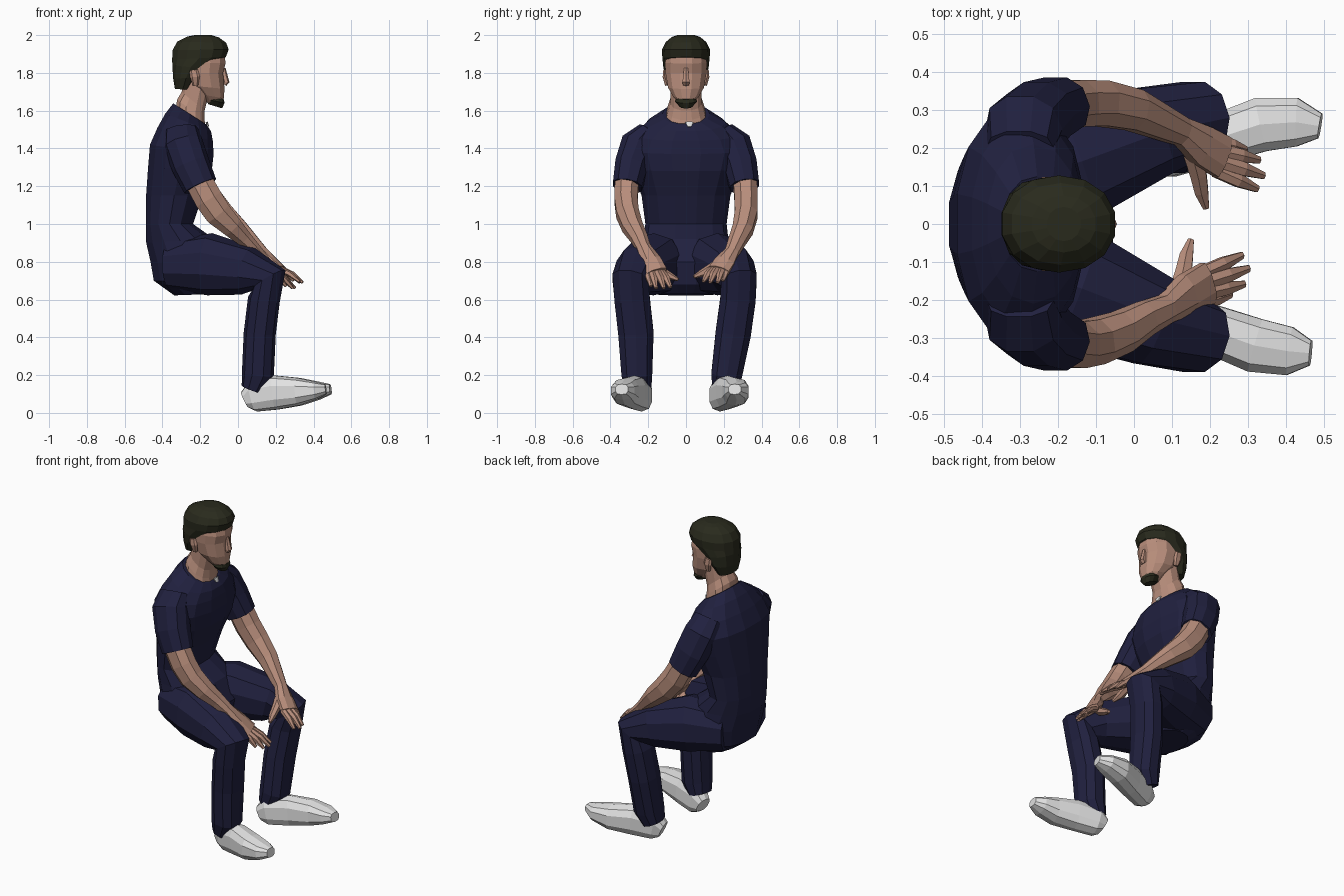
import bpy, bmesh, math
from mathutils import Vector


def material(name, rgb):
    m = bpy.data.materials.new(name)
    m.diffuse_color = (*rgb, 1)
    return m


NAVY = material("navy cloth", (0.0145, 0.0145, 0.049))
SKIN = material("skin", (0.48, 0.27, 0.20))
HAIR = material("dark hair", (0.022, 0.023, 0.012))
WHITE = material("white", (0.77, 0.77, 0.77))


def skin_rings(name, rings, mat):
    """Bridge rings of points into a closed, flat-shaded mesh."""
    bm = bmesh.new()
    loops = [[bm.verts.new(p) for p in r] for r in rings]
    n = len(loops[0])
    for a, b in zip(loops, loops[1:]):
        for i in range(n):
            j = (i + 1) % n
            bm.faces.new((a[i], a[j], b[j], b[i]))
    bm.faces.new(loops[0])
    bm.faces.new(loops[-1])
    bmesh.ops.recalc_face_normals(bm, faces=bm.faces)
    me = bpy.data.meshes.new(name)
    bm.to_mesh(me)
    bm.free()
    me.materials.append(mat)
    ob = bpy.data.objects.new(name, me)
    bpy.context.collection.objects.link(ob)
    return ob


def oval(n, p):
    """Unit oval; p below 1 makes it boxier."""
    pts = []
    for i in range(n):
        a = 2 * math.pi * (i + 0.5) / n
        c, s = math.cos(a), math.sin(a)
        pts.append((math.copysign(abs(c) ** p, c), math.copysign(abs(s) ** p, s)))
    return pts


def limb(name, secs, mat, n=10, p=0.9):
    """Loft along a path; section = x, y, z, half width, half depth."""
    pos = [Vector(s[:3]) for s in secs]
    rings = []
    for i, s in enumerate(secs):
        t = (pos[min(i + 1, len(pos) - 1)] - pos[max(i - 1, 0)]).normalized()
        ref = Vector((0, 1, 0)) if abs(t.y) < 0.8 else Vector((1, 0, 0))
        u = (ref - t * ref.dot(t)).normalized()
        v = t.cross(u)
        rings.append([pos[i] + u * c * s[3] + v * d * s[4] for c, d in oval(n, p)])
    return skin_rings(name, rings, mat)


def stack(name, rows, mat, n=12, p=0.85, y=0):
    """Loft upward; row = back x, back z, front x, front z, half width."""
    rings = []
    for xb, zb, xf, zf, hy in rows:
        rings.append([((xb + xf) / 2 + c * (xf - xb) / 2, y + d * hy,
                       (zb + zf) / 2 + c * (zf - zb) / 2) for c, d in oval(n, p)])
    return skin_rings(name, rings, mat)


# Torso with seat, shirt leaning forward at the collar
stack("torso", [
    (-.34, .622, -.12, .63, .15), (-.45, .70, -.07, .68, .21),
    (-.468, .80, -.05, .80, .24), (-.49, .90, -.12, .92, .225),
    (-.49, 1.0, -.235, 1.0, .215), (-.49, 1.15, -.185, 1.15, .235),
    (-.48, 1.30, -.135, 1.28, .285), (-.47, 1.42, -.125, 1.37, .315),
    (-.43, 1.51, -.13, 1.44, .28), (-.388, 1.585, -.14, 1.49, .21),
    (-.345, 1.64, -.165, 1.525, .125)], NAVY, n=14, p=.92)

# Neck and undershirt tip
stack("neck", [(-.335, 1.58, -.168, 1.49, .115), (-.325, 1.66, -.175, 1.55, .10),
               (-.30, 1.70, -.175, 1.60, .085), (-.29, 1.78, -.15, 1.70, .085)], SKIN)
limb("undershirt", [(-.158, .018, 1.515, .010, .006),
                    (-.166, .018, 1.54, .026, .006)], WHITE, n=6)

# Head, goatee and hair
stack("head", [
    (-.17, 1.645, -.086, 1.625, .035), (-.215, 1.69, -.073, 1.665, .07),
    (-.27, 1.735, -.068, 1.715, .098), (-.29, 1.80, -.076, 1.80, .112),
    (-.30, 1.86, -.062, 1.85, .115), (-.30, 1.93, -.07, 1.92, .10)], SKIN, p=.92)
stack("goatee", [(-.16, 1.635, -.083, 1.612, .034), (-.165, 1.66, -.07, 1.64, .06),
                 (-.14, 1.675, -.074, 1.66, .05)], HAIR, n=12, p=.92)
stack("hair", [
    (-.335, 1.715, -.25, 1.71, .08), (-.345, 1.77, -.205, 1.775, .108),
    (-.35, 1.84, -.15, 1.82, .12), (-.352, 1.87, -.06, 1.885, .125),
    (-.35, 1.92, -.046, 1.925, .128), (-.325, 1.965, -.06, 1.96, .108),
    (-.27, 1.992, -.10, 1.988, .075), (-.23, 2.0, -.14, 2.0, .045)], HAIR, n=14, p=.95)

# Nose
limb("nose", [(-.078, 0, 1.825, .012, .012), (-.070, 0, 1.78, .016, .016),
              (-.062, 0, 1.752, .022, .017), (-.072, 0, 1.738, .018, .012)], SKIN, n=6)

# Paired parts: s = side, hand and arm offsets, leg positions hip to ankle, shoe positions
SIDES = [
    ("left", 1, 0.0, 0.0, 0.0, 0.0, (.10, .165, .245, .28, .275, .25, .215, .205),
     (.17, .18, .22, .262, .268, .258), .025),
    ("right", -1, -.04, -.02, .02, -.03, (.10, .17, .255, .295, .285, .265, .26, .25),
     (.225, .235, .275, .32, .335, .34), 0.0),
]
for side, s, dx, dy, arm_dz, tip_dz, leg_y, shoe_y, toe in SIDES:
    # Ear
    limb(side + "_ear", [(-.225, s * .10, 1.735, .012, .015), (-.228, s * .113, 1.78, .012, .026),
                         (-.235, s * .113, 1.815, .008, .022)], SKIN, n=6)

    # Short sleeve
    limb(side + "_sleeve", [(x, s * y, z, a, b) for x, y, z, a, b in (
        (-.30, .20, 1.495, .055, .09), (-.29, .25, 1.42, .098, .105),
        (-.25, .288, 1.31, .092, .102), (-.20, .31, 1.20, .081, .092))], NAVY)

    # Forearm and palm, shifting gradually to the hand position
    arm = [(-.215, .312, 1.24, .068, .078, 0, 0), (-.155, .318, 1.13, .066, .08, 0, 0),
           (-.09, .318, 1.05, .064, .076, .4, .4), (0, .30, .97, .058, .06, .8, .8),
           (.07, .268, .905, .048, .045, 1, 1), (.125, .243, .85, .04, .036, 1, 1),
           (.18, .205, .797, .058, .034, 1, .2), (.235, .175, .755, .06, .024, 1, -.5)]
    limb(side + "_forearm", [(x + k * dx, s * (y + k * dy), z + kz * arm_dz, a, b)
                             for x, y, z, a, b, k, kz in arm], SKIN, n=8)

    # Fingers and thumb
    roots = [(.215, .217), (.225, .192), (.225, .165), (.215, .142)]
    tips = [(.295, .195, .70), (.33, .168, .69), (.342, .127, .69), (.325, .092, .695)]
    for i, ((rx, ry), (tx, ty, tz)) in enumerate(zip(roots, tips)):
        path = [(0, .021, .018), (.55, .02, .016), (1, .010, .008)]
        limb(f"{side}_finger_{i + 1}", [
            (rx + (tx - rx) * k + dx, s * (ry + (ty - ry) * k + dy / 2),
             .762 + (tz - .762) * k + tip_dz * (.4 + .6 * k) + .04 * k * (1 - k), a, b)
            for k, a, b in path], SKIN, n=6)
    limb(side + "_thumb", [(x + dx, s * y, z + tip_dz * .5, a, a) for x, y, z, a in (
        (.15, .21, .81, .03), (.17, .13, .765, .024),
        (.178, .085, .74, .02), (.19, .042, .72, .009))], SKIN, n=6)

    # Trouser leg bending over the knee
    leg = [(-.36, .785, .13, .13), (-.15, .787, .16, .165), (.05, .752, .125, .13),
           (.165, .705, .10, .10), (.137, .60, .098, .085), (.115, .42, .098, .085),
           (.105, .20, .085, .085), (.078, .125, .07, .062)]
    limb(side + "_trouser_leg", [(x, s * y, z, a, b)
                                 for (x, z, a, b), y in zip(leg, leg_y)], NAVY)

    # Shoe with the toe lifted
    shoe = [(.04, .07, .045, .048), (.08, .09, .06, .085), (.20, .108, .066, .09),
            (.32, .112, .074, .073), (.41, .118, .066, .048), (.465, .125, .034, .028)]
    limb(side + "_shoe", [(x + toe * i / 5, s * y, z, a, b)
                          for i, ((x, z, a, b), y) in enumerate(zip(shoe, shoe_y))], WHITE, p=.75)
